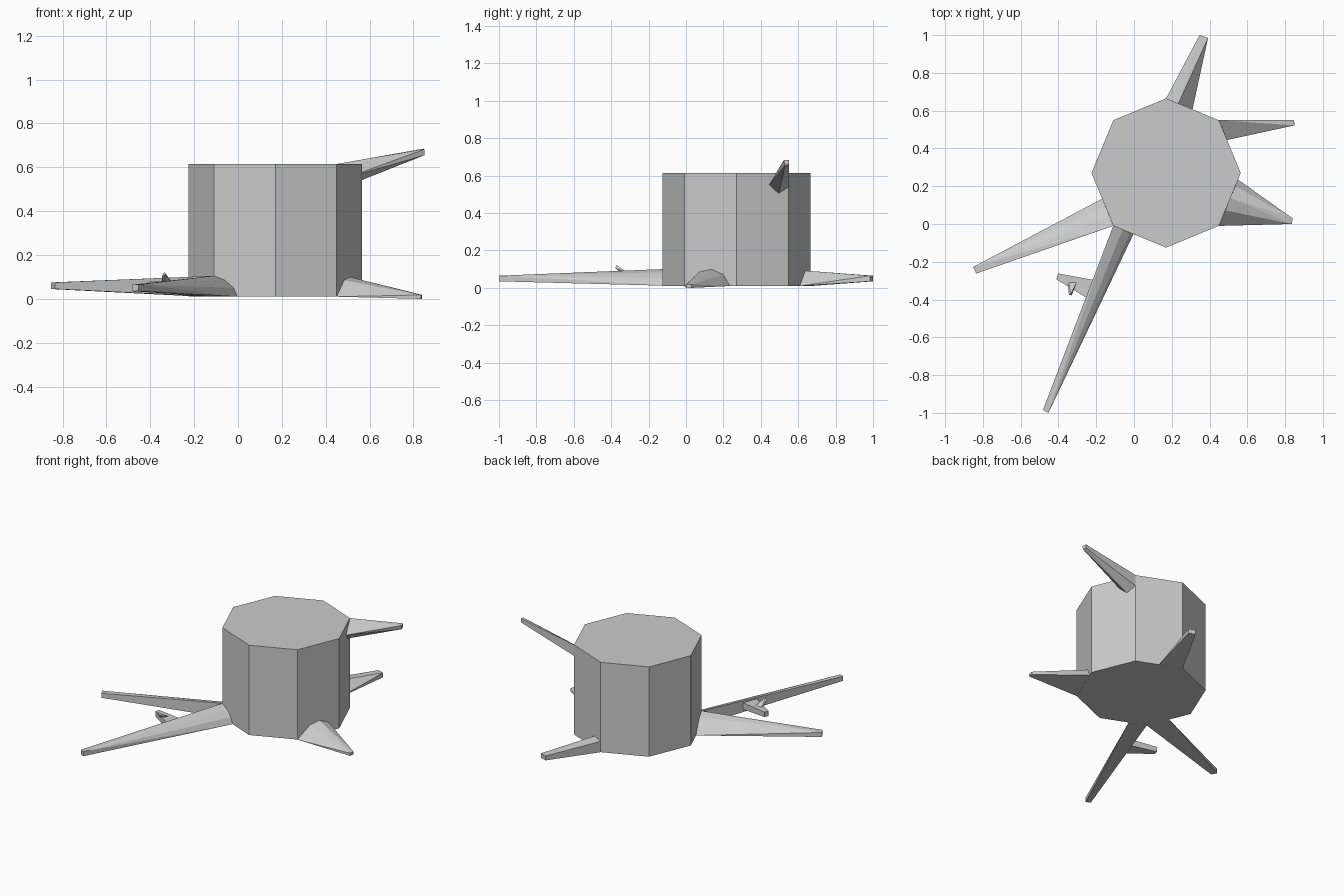
import bpy, bmesh, math

if "Cube" in bpy.data.objects:
    bpy.data.objects.remove(bpy.data.objects["Cube"])


def finish(name, bm):
    bmesh.ops.recalc_face_normals(bm, faces=bm.faces)
    me = bpy.data.meshes.new(name)
    bm.to_mesh(me)
    bm.free()
    ob = bpy.data.objects.new(name, me)
    bpy.context.collection.objects.link(ob)
    return ob


def taper(name, base, tip):
    """Flat-faced tapering limb: the hull of a base outline and a small tip outline."""
    bm = bmesh.new()
    for p in base + tip:
        bm.verts.new(p)
    bmesh.ops.convex_hull(bm, input=bm.verts[:])
    loose = [v for v in bm.verts if not v.link_faces]
    bmesh.ops.delete(bm, geom=loose, context='VERTS')
    return finish(name, bm)


def tip_quad(a, b, z0, z1):
    return [(*a, z0), (*b, z0), (*b, z1), (*a, z1)]


# Octagonal trunk
bm = bmesh.new()
ring = [bm.verts.new((0.17 + 0.395 * math.cos(i * math.pi / 4),
                      0.27 + 0.395 * math.sin(i * math.pi / 4), 0.01)) for i in range(8)]
bottom = bm.faces.new(ring)
top = bmesh.ops.extrude_face_region(bm, geom=[bottom])['geom']
bmesh.ops.translate(bm, vec=(0, 0, 0.605),
                    verts=[v for v in top if isinstance(v, bmesh.types.BMVert)])
if not bottom.is_valid or len(bm.faces) < 10:
    bm.faces.new(ring)
finish("trunk", bm)

# Two long roots sharing a trunk corner
taper("left_root",
      [(-.11, -.01, .01), (-.11, -.01, .105), (-.13, .04, .09), (-.152, .093, .055), (-.166, .135, .01)],
      tip_quad((-.853, -.228), (-.835, -.262), .045, .075))
taper("front_root",
      [(-.11, -.01, .01), (-.11, -.01, .105), (-.06, -.03, .085), (-.02, -.047, .05), (-.003, -.054, .01)],
      tip_quad((-.482, -.985), (-.453, -1.0), .035, .065))

# Short right root, dipping to the ground
taper("right_root",
      [(.45, -.01, .01), (.484, .072, .085), (.51, .138, .1), (.537, .2, .07), (.551, .235, .01)],
      tip_quad((.835, 0), (.84, .03), 0, .018))

# Back root
taper("back_root",
      [(.17, .665, .01), (.17, .665, .083), (.235, .638, .092), (.31, .608, .01)],
      tip_quad((.347, 1.0), (.392, .985), .035, .065))

# Upper broken branch
taper("upper_branch",
      [(.45, .55, .615), (.45, .55, .54), (.472, .495, .505), (.493, .445, .552)],
      [(.845, .55, .685), (.845, .55, .66), (.85, .53, .655), (.85, .522, .682)])

# Rootlet on the front root, with a small spur
taper("side_rootlet",
      [(-.21, -.297, .035), (-.21, -.297, .08), (-.25, -.392, .08), (-.25, -.392, .035)],
      tip_quad((-.402, -.262), (-.412, -.292), .045, .078))
taper("rootlet_spur",
      [(-.35, -.285, .06), (-.305, -.29, .06), (-.305, -.31, .08), (-.345, -.32, .06)],
      [(-.345, -.375, .11), (-.33, -.378, .105), (-.335, -.372, .122)])
